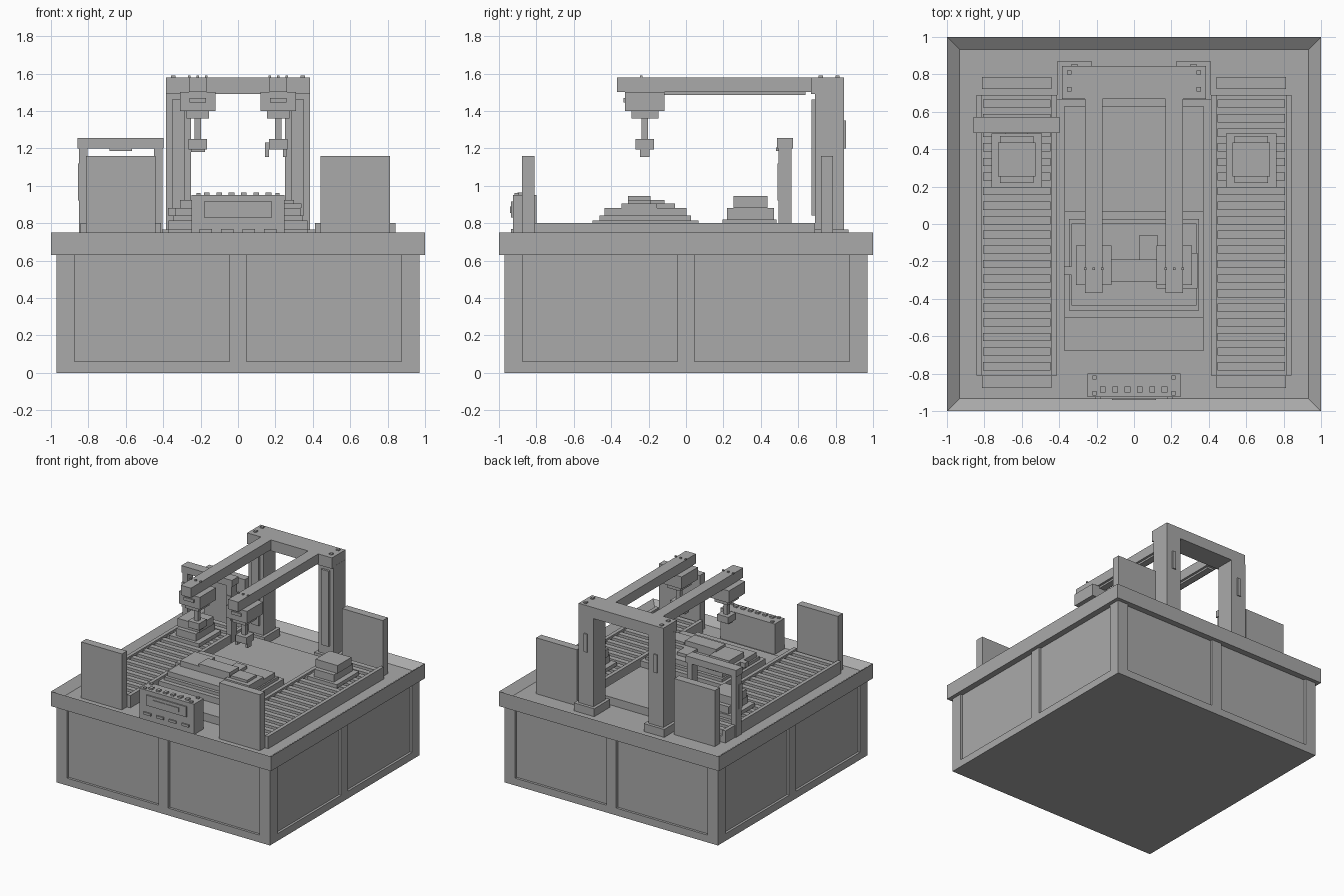
import bpy
import bmesh

cube = bpy.data.objects.get("Cube")
if cube:
    bpy.data.objects.remove(cube, do_unlink=True)

grey = bpy.data.materials.new("machine_grey")
grey.use_nodes = True
grey.diffuse_color = (0.4, 0.4, 0.4, 1)
grey.node_tree.nodes["Principled BSDF"].inputs["Base Color"].default_value = grey.diffuse_color

# Shared heights and centre lines
RIM = 0.75
FLOOR = 0.7
ARM_HEIGHT = 1.5
CONVEYOR_X = 0.627
PORTAL_X = 0.318
ARM_X = 0.215
GRIPPER_Y = -0.22
STATION_Y = -0.25


def box(name, width, depth, height, x=0, y=0, base=FLOOR,
        mirror="", count=1, step=(0, 0, 0), rim=0, sink=0):
    """Build a box standing on base, repeat and mirror it, and return its top height."""
    bm = bmesh.new()
    bmesh.ops.create_cube(bm, size=1)
    for v in bm.verts:
        v.co.x = x + v.co.x * width
        v.co.y = y + v.co.y * depth
        v.co.z = base + (v.co.z + 0.5) * height
    if rim:
        bm.normal_update()
        top = [f for f in bm.faces if f.normal.z > 0.9]
        bmesh.ops.inset_region(bm, faces=top, thickness=rim)
        for v in top[0].verts:
            v.co.z -= sink
    mesh = bpy.data.meshes.new(name)
    bm.to_mesh(mesh)
    bm.free()
    mesh.materials.append(grey)
    obj = bpy.data.objects.new(name, mesh)
    bpy.context.collection.objects.link(obj)
    if count > 1:
        array = obj.modifiers.new("repeat", "ARRAY")
        array.count = count
        array.use_relative_offset = False
        array.use_constant_offset = True
        array.constant_offset_displace = step
    if mirror:
        mod = obj.modifiers.new("mirror", "MIRROR")
        mod.use_axis = ("x" in mirror, "y" in mirror, False)
        mod.use_mirror_merge = False
    return base + height


# Cabinet: recessed panels behind a frame of posts and a plinth
BODY = 1.94
POST = 0.095
EDGE = (BODY - POST) / 2
plinth = box("cabinet_plinth", width=BODY, depth=BODY, height=0.06, base=0)
post_height = 0.63 - plinth
under = box("cabinet_core", width=1.9, depth=1.9, height=post_height, base=plinth)
box("cabinet_corner_posts", width=POST, depth=POST, height=post_height,
    x=EDGE, y=EDGE, base=plinth, mirror="xy")
box("cabinet_side_posts", width=POST, depth=0.09, height=post_height,
    x=EDGE, base=plinth, mirror="x")
box("cabinet_middle_posts", width=0.09, depth=POST, height=post_height,
    y=EDGE, base=plinth, mirror="y")

# Table top: a shallow tray with a raised rim
box("table_top", width=2, depth=2, height=RIM - under, base=under, rim=POST, sink=RIM - FLOOR)

# Conveyors: rails, bed, slats and end panels
LENGTH = 1.5
for side, offset in (("inner", -0.2), ("outer", 0.2)):
    box(side + "_conveyor_rails", width=0.03, depth=LENGTH, height=0.1,
        x=CONVEYOR_X + offset, y=-0.06, mirror="x")
bed = box("conveyor_beds", width=0.38, depth=LENGTH, height=0.05,
          x=CONVEYOR_X, y=-0.06, mirror="x")
slats = box("conveyor_slats", width=0.36, depth=0.044, height=0.04, x=CONVEYOR_X, y=-0.76,
            base=bed, mirror="x", count=19, step=(0, 0.078, 0))
for end, y in (("front", -0.843), ("back", 0.753)):
    box(end + "_conveyor_panels", width=0.37, depth=0.065, height=0.46,
        x=CONVEYOR_X, y=y, mirror="x")

# Stepped workpieces riding on the conveyors
pallet = box("workpiece_pallets", width=0.27, depth=0.29, height=0.03,
             x=CONVEYOR_X, y=0.34, base=slats, mirror="x")
body = box("workpiece_bodies", width=0.18, depth=0.25, height=0.06,
           x=CONVEYOR_X, y=0.345, base=pallet, mirror="x")
box("workpiece_tops", width=0.2, depth=0.18, height=0.065,
    x=CONVEYOR_X, y=0.345, base=body, mirror="x")

# Sensor arch over the right conveyor
ARCH_Y = 0.53
ARCH_SPAN = 0.4
arch = box("arch_posts", width=0.045, depth=0.07, height=0.5, x=-CONVEYOR_X - ARCH_SPAN / 2,
           y=ARCH_Y, count=2, step=(ARCH_SPAN, 0, 0))
box("arch_beam", width=0.46, depth=0.085, height=0.055, x=-CONVEYOR_X, y=ARCH_Y, base=arch)
box("arch_sensor", width=0.12, depth=0.07, height=0.02,
    x=-CONVEYOR_X, y=ARCH_Y - 0.015, base=arch - 0.015)
box("arch_side_sensors", width=0.035, depth=0.04, height=0.2, x=-CONVEYOR_X - 0.21,
    y=ARCH_Y - 0.02, base=0.92, count=2, step=(ARCH_SPAN + 0.01, 0, 0))

# Portal frame at the back
PORTAL_Y = 0.767
foot = box("portal_feet", width=0.185, depth=0.205, height=0.065,
           x=PORTAL_X, y=PORTAL_Y, mirror="x")
box("portal_columns", width=0.135, depth=0.155, height=ARM_HEIGHT - foot,
    x=PORTAL_X, y=PORTAL_Y, base=foot, mirror="x")
portal_top = box("portal_beam", width=0.77, depth=0.175, height=0.09,
                 y=PORTAL_Y - 0.01, base=ARM_HEIGHT - 0.01)
box("column_guides", width=0.07, depth=0.02, height=0.62,
    x=PORTAL_X, y=PORTAL_Y - 0.085, base=0.84, mirror="x")
box("column_cable_covers", width=0.03, depth=0.01, height=0.15,
    x=PORTAL_X, y=PORTAL_Y + 0.083, base=1.2, mirror="x")
box("portal_bolts", width=0.024, depth=0.024, height=0.01, x=0.345, y=0.72,
    base=portal_top, mirror="x", count=2, step=(0, 0.09, 0))

# Arms with carriage, lift and gripper, each hung below the one before
arm_top = box("arms", width=0.092, depth=1.05, height=0.08,
              x=ARM_X, y=0.155, base=ARM_HEIGHT, mirror="x")
box("arm_rails", width=0.055, depth=0.76, height=0.015,
    x=ARM_X, y=0.26, base=ARM_HEIGHT - 0.015, mirror="x")
box("arm_bolts", width=0.014, depth=0.014, height=0.01, x=ARM_X - 0.045, y=-0.24,
    base=arm_top, mirror="x", count=3, step=(0.045, 0, 0))
box("carriage_plates", width=0.09, depth=0.01, height=0.025,
    x=ARM_X, y=GRIPPER_Y - 0.11, base=1.445, mirror="x")
level = ARM_HEIGHT
for name, width, depth, height in (("carriages", 0.19, 0.21, 0.1),
                                   ("lift_housings", 0.12, 0.145, 0.04),
                                   ("lift_rods", 0.035, 0.035, 0.11),
                                   ("gripper_bodies", 0.1, 0.1, 0.055)):
    level -= height
    box(name, width, depth, height, x=ARM_X, y=GRIPPER_Y, base=level, mirror="x")
box("right_gripper_pad", width=0.075, depth=0.05, height=0.015,
    x=-ARM_X, y=GRIPPER_Y, base=level - 0.015)
box("left_gripper_long_finger", width=0.02, depth=0.05, height=0.075,
    x=ARM_X - 0.06, y=GRIPPER_Y, base=level - 0.04)
box("left_gripper_short_finger", width=0.02, depth=0.05, height=0.04,
    x=ARM_X + 0.035, y=GRIPPER_Y, base=level - 0.04)

# Floor plate and stepped assembly station
level = box("floor_plate", width=0.745, depth=1.31, height=0.065, y=-0.025)
for name, width, depth, height in (("base", 0.745, 0.565, 0.05),
                                   ("step", 0.695, 0.49, 0.025),
                                   ("deck", 0.67, 0.44, 0.04)):
    level = box("station_" + name, width, depth, height, y=-0.217, base=level)
box("station_bar", width=0.28, depth=0.12, height=0.065, y=STATION_Y, base=level)
box("station_right_block", width=0.18, depth=0.195, height=0.045,
    x=-0.22, y=-0.213, base=level)
box("station_right_nub", width=0.065, depth=0.045, height=0.04,
    x=-0.343, y=STATION_Y, base=level - 0.04)
pad = box("station_left_block", width=0.22, depth=0.19, height=0.025,
          x=0.23, y=STATION_Y, base=level)
box("station_left_cap", width=0.15, depth=0.12, height=0.02, x=0.225, y=STATION_Y, base=pad)
box("station_back_block", width=0.095, depth=0.13, height=0.025, x=0.078, y=-0.125, base=level)

# Control box with screen, keys, buttons and bolts
PANEL_Y = -0.925
lid = box("control_box", width=0.495, depth=0.125, height=0.25, y=PANEL_Y + 0.063)
box("control_bezel", width=0.365, depth=0.02, height=0.085, y=PANEL_Y, base=0.83)
box("control_screen", width=0.235, depth=0.03, height=0.035, y=PANEL_Y, base=0.855)
box("control_keys", width=0.066, depth=0.02, height=0.02, x=-0.173, y=PANEL_Y,
    base=RIM, count=4, step=(0.115, 0, 0))
box("control_buttons", width=0.03, depth=0.03, height=0.013, x=-0.167, y=PANEL_Y + 0.04,
    base=lid, count=6, step=(0.066, 0, 0))
box("control_bolts", width=0.022, depth=0.022, height=0.01, x=0.212, y=PANEL_Y + 0.02,
    base=lid, mirror="x", count=2, step=(0, 0.085, 0))
